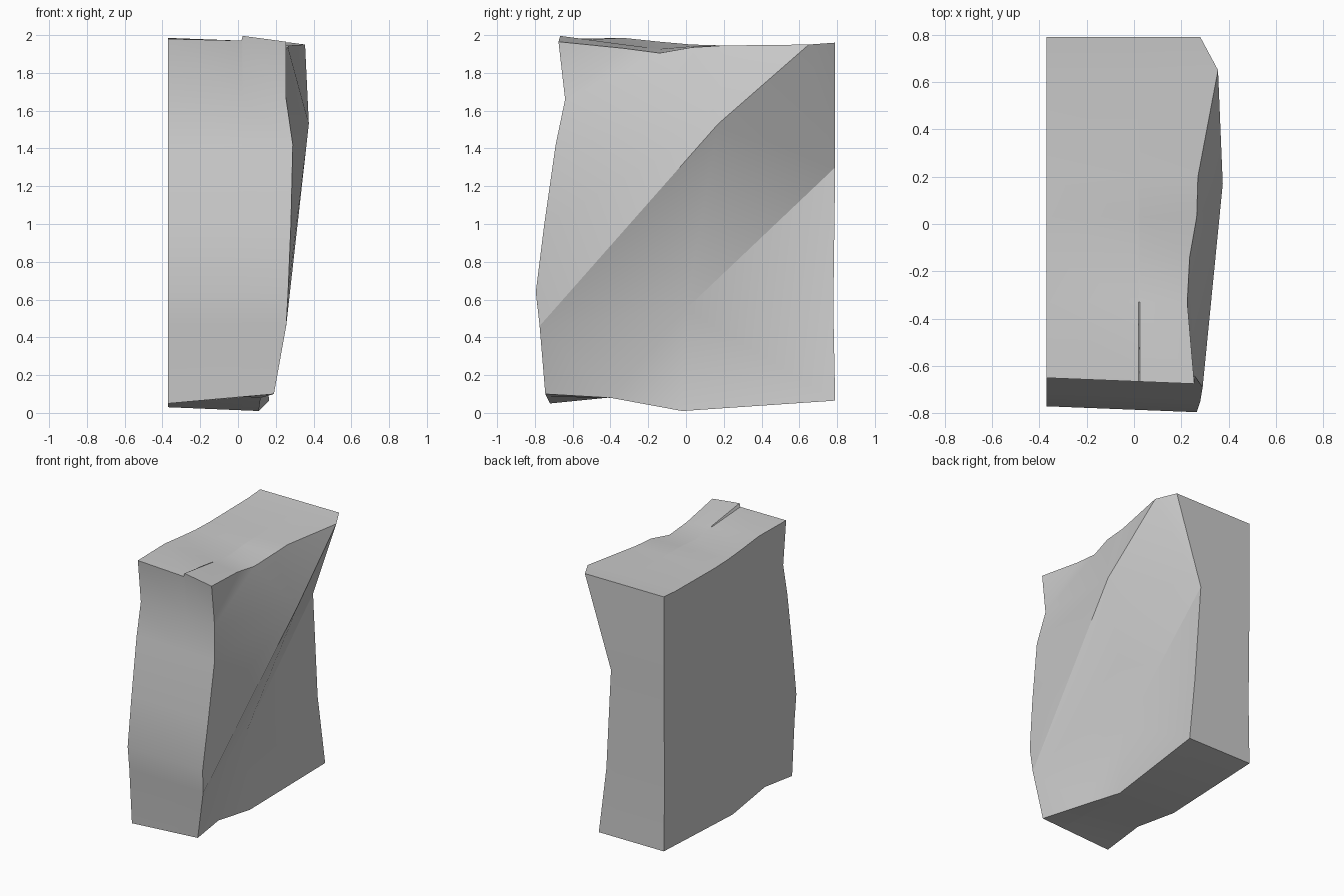
import bpy, bmesh, math
from mathutils import Vector
from mathutils.geometry import delaunay_2d_cdt

cube = bpy.data.objects.get("Cube")
if cube:
    bpy.data.objects.remove(cube)

LEFT_X = -0.37

# Outline of the carved side: x, y, z, and the height of the same point on the flat side
front_edge = [(.19, -.745, .1, .05), (.255, -.775, .46, .46), (.265, -.795, .64, .64),
              (.28, -.75, 1.0, 1.0), (.29, -.69, 1.42, 1.42), (.255, -.64, 1.66, 1.66)]
top_edge = [(.255, -.675, 1.965, 1.98), (.225, -.33, 1.93, 1.985), (.235, -.14, 1.905, 1.965),
            (.265, .03, 1.935, 1.95), (.27, .2, 1.945, 1.945), (.355, .65, 1.95, 1.95)]
back_edge = [(.28, .79, 1.96, 1.96), (.065, .79, 1.3, 1.3), (.11, .78, .55, .55),
             (.165, .79, .065, .065)]
bottom_edge = [(.11, -.02, .01, .03), (.12, -.4, .08, .09)]
outline = front_edge + top_edge + back_edge + bottom_edge
count = len(outline)

# Diagonal ridge and valley inside the carved side
ridge_point, valley_point = (.375, .17, 1.53), (.06, 0, .55)
ridge, valley = count, count + 1
back_dip = len(front_edge) + len(top_edge) + 1
creases = [(len(front_edge) + len(top_edge) - 1, ridge), (ridge, 1),
           (back_dip, valley), (valley, count - 1), (valley, 1),
           (ridge, valley), (ridge, back_dip), (valley, count - 2)]


def ring_point(p, x, raised):
    """Outline point carried across the block to the given x."""
    px, y, z, left_z = p
    t = (px - x) / (px - LEFT_X)
    z += (left_z - z) * t
    if y < -.5:
        y += .025 * t
    if raised and z > 1.8:
        z += .025 * max(0, -y - .3) / .36
    return (x, y, z)


bm = bmesh.new()

# Carved side, triangulated along its creases
side_points = [p[:3] for p in outline] + [ridge_point, valley_point]
side = [bm.verts.new(p) for p in side_points]
loop = [(i, (i + 1) % count) for i in range(count)]
flat = [Vector((p[1], p[2])) for p in side_points]
_, _, triangles, origin, _, _ = delaunay_2d_cdt(flat, loop + creases, [], 1, 1e-5)
for tri in triangles:
    bm.faces.new([side[origin[i][0]] for i in tri])

# Front, top, back and bottom: rings carried to the flat side, with a small step on top
rings = [side[:count]]
for x, raised in ((.025, True), (.018, False), (LEFT_X, False)):
    rings.append([bm.verts.new(ring_point(p, x, raised)) for p in outline])
for a, b in zip(rings, rings[1:]):
    for i, j in loop:
        bm.faces.new((a[i], a[j], b[j], b[i]))

# Flat side
bm.faces.new(rings[-1])
bmesh.ops.recalc_face_normals(bm, faces=bm.faces)

mesh = bpy.data.meshes.new("stone_block")
bm.to_mesh(mesh)
bm.free()
block = bpy.data.objects.new("stone_block", mesh)
bpy.context.collection.objects.link(block)

# Plain grey stone
grey = bpy.data.materials.new("stone_grey")
grey.use_nodes = True
color = (.6, .6, .6, 1)
grey.diffuse_color = color
grey.node_tree.nodes["Principled BSDF"].inputs["Base Color"].default_value = color
mesh.materials.append(grey)

bpy.context.view_layer.objects.active = block
block.select_set(True)
bpy.ops.object.shade_smooth_by_angle(angle=math.radians(25))
